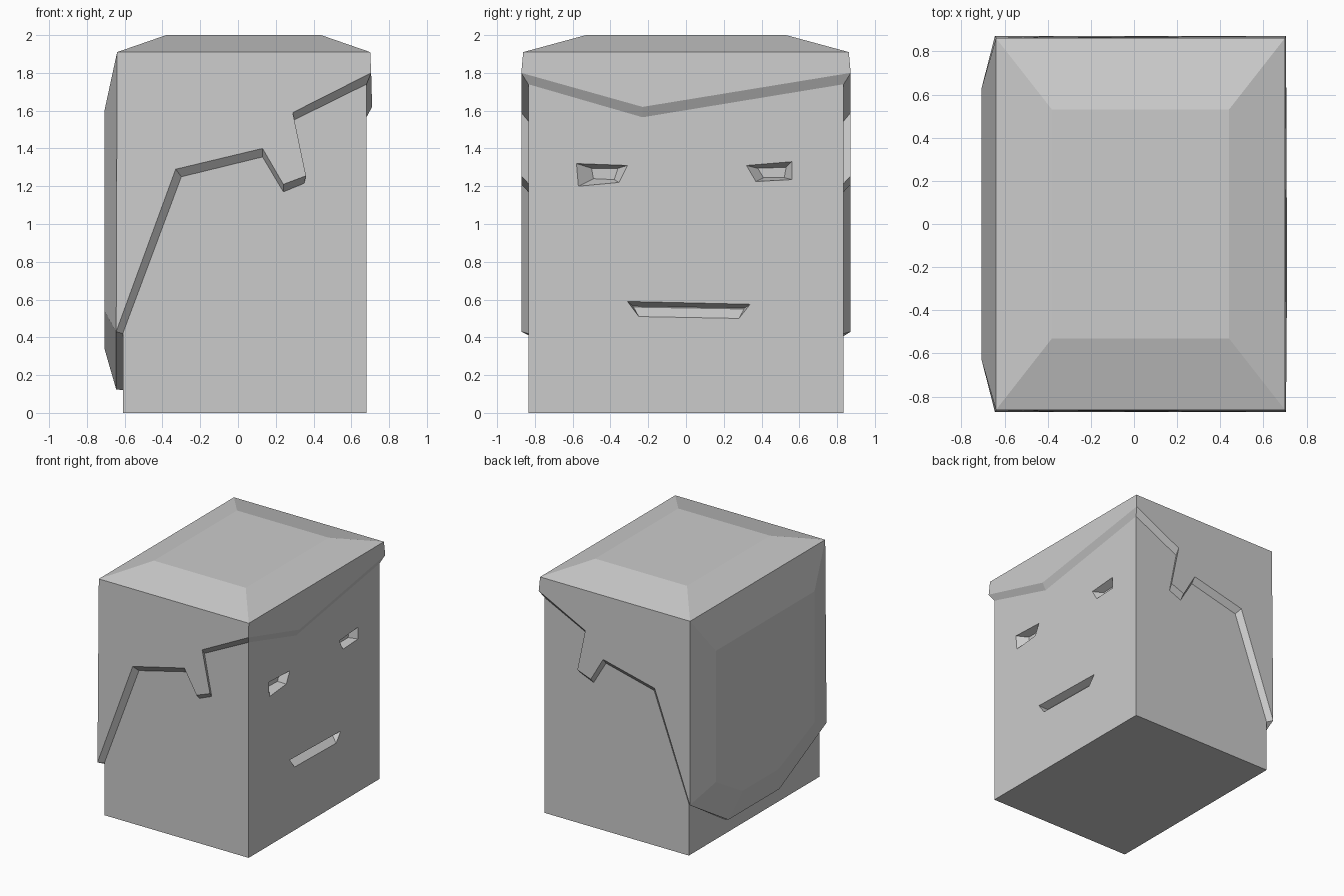
import bpy
import bmesh

cube = bpy.data.objects.get("Cube")
if cube:
    bpy.data.objects.remove(cube, do_unlink=True)

grey = bpy.data.materials.new("plain grey")
grey.use_nodes = True
grey.diffuse_color = (0.6, 0.6, 0.6, 1)
grey.node_tree.nodes["Principled BSDF"].inputs["Base Color"].default_value = (0.6, 0.6, 0.6, 1)


def finish(bm, name):
    """Weld, orient and link a bmesh as a flat-shaded object."""
    bmesh.ops.remove_doubles(bm, verts=bm.verts, dist=0.0005)
    bmesh.ops.recalc_face_normals(bm, faces=bm.faces)
    mesh = bpy.data.meshes.new(name)
    bm.to_mesh(mesh)
    bm.free()
    mesh.materials.append(grey)
    obj = bpy.data.objects.new(name, mesh)
    bpy.context.collection.objects.link(obj)
    return obj


def add_face(bm, points):
    return bm.faces.new([bm.verts.new(p) for p in points])


def strip(bm, a, b):
    """Quads between two matching polylines."""
    for i in range(len(a) - 1):
        add_face(bm, [a[i], a[i + 1], b[i + 1], b[i]])


def loft(bm, a, b):
    """Closed solid between two matching outlines."""
    add_face(bm, a)
    add_face(bm, b)
    strip(bm, a + a[:1], b + b[:1])


# Head block
BACK, FACE, SIDE, TOP = -0.61, 0.68, 0.835, 1.8
base = [(BACK, -SIDE), (FACE, -SIDE), (FACE, SIDE), (BACK, SIDE)]
bm = bmesh.new()
loft(bm, [(x, y, 0) for x, y in base], [(x, y, TOP) for x, y in base])
head = finish(bm, "head")


# Recessed eyes and mouth, cut as tapered pockets: outline and floor as (y, z)
def pocket(name, outline, floor, depth):
    bm = bmesh.new()
    rim = [(FACE, y, z) for y, z in outline]
    loft(bm, rim, [(FACE - depth, y, z) for y, z in floor])
    # extend the cutter straight out of the face
    outer = [(FACE + 0.05, y, z) for y, z in outline]
    bmesh.ops.delete(bm, geom=[bm.faces[:][0]], context="FACES")
    add_face(bm, outer)
    strip(bm, rim + rim[:1], outer + outer[:1])
    cutter = finish(bm, name)
    cutter.hide_render = True
    mod = head.modifiers.new(name, "BOOLEAN")
    mod.operation = "DIFFERENCE"
    mod.solver = "EXACT"
    mod.object = cutter
    bpy.context.view_layer.objects.active = head
    bpy.ops.object.modifier_apply(modifier=mod.name)
    bpy.data.objects.remove(cutter, do_unlink=True)


pocket("right_eye", [(-0.58, 1.32), (-0.31, 1.31), (-0.355, 1.22), (-0.57, 1.2)],
       [(-0.5, 1.295), (-0.36, 1.295), (-0.38, 1.235), (-0.49, 1.24)], 0.06)
pocket("left_eye", [(0.32, 1.31), (0.56, 1.33), (0.56, 1.235), (0.37, 1.225)],
       [(0.38, 1.295), (0.53, 1.3), (0.52, 1.245), (0.41, 1.245)], 0.06)
pocket("mouth", [(-0.31, 0.59), (0.34, 0.575), (0.28, 0.5), (-0.25, 0.51)],
       [(-0.28, 0.565), (0.31, 0.555), (0.31, 0.55), (-0.28, 0.56)], 0.06)

# Hair shell: hem profiles, outer edge and the lower inner edge on the head
RIM, ROOF, OUT = 1.91, 2.0, 0.872
side_outer = [(0.705, 1.8), (0.29, 1.59), (0.36, 1.255), (0.24, 1.21),
              (0.13, 1.4), (-0.33, 1.29), (-0.645, 0.43)]
side_inner = [(FACE, 1.74), (0.285, 1.545), (0.35, 1.215), (0.24, 1.17),
              (0.13, 1.355), (-0.3, 1.25), (BACK, 0.42)]
rim_front, rim_back, rim_y = 0.7, -0.64, 0.862
bm = bmesh.new()

for s in (-1, 1):
    # side sheet and its hem
    outer = [(x, s * OUT, z) for x, z in side_outer]
    inner = [(x, s * SIDE, z) for x, z in side_inner]
    add_face(bm, [(rim_back, s * rim_y, RIM), (rim_front, s * rim_y, RIM)] + outer)
    strip(bm, outer, inner)

# Fringe with its off-centre dip
fringe_outer = [(0.705, -OUT, 1.8), (0.71, -0.23, 1.62), (0.705, OUT, 1.8)]
fringe_inner = [(FACE, -SIDE, 1.74), (FACE, -0.23, 1.565), (FACE, SIDE, 1.74)]
add_face(bm, [(rim_front, rim_y, RIM), (rim_front, -rim_y, RIM)] + fringe_outer)
strip(bm, fringe_outer, fringe_inner)

# Raised back panel with bevelled border and hanging hem
panel_x = -0.707
panel_top = [(panel_x, y, 1.6) for y in (-0.63, 0.63)]
panel_hem = [(panel_x, y, z) for y, z in ((0.63, 0.54), (0.29, 0.34), (-0.17, 0.34), (-0.63, 0.54))]
hem_low = [(-0.645, y, z) for y, z in ((OUT, 0.43), (0.38, 0.125), (-0.27, 0.125), (-OUT, 0.43))]
hem_head = [(BACK, y, z) for y, z in ((SIDE, 0.42), (0.38, 0.12), (-0.27, 0.12), (-SIDE, 0.42))]
add_face(bm, panel_top + panel_hem)
strip(bm, panel_hem, hem_low)
strip(bm, hem_low, hem_head)
rim = [(rim_back, -rim_y, RIM), (rim_back, rim_y, RIM)]
strip(bm, [hem_low[3]] + rim + [hem_low[0]],
      [panel_hem[3]] + panel_top + [panel_hem[0]])

# Roof: sloping border up to a flat crown
corners = [(-1, -1), (1, -1), (1, 1), (-1, 1)]
edge = [(0.03 + 0.67 * a, rim_y * b, RIM) for a, b in corners]
crown = [(0.03 + 0.41 * a, 0.53 * b, ROOF) for a, b in corners]
strip(bm, edge + edge[:1], crown + crown[:1])
add_face(bm, crown)
finish(bm, "hair")
